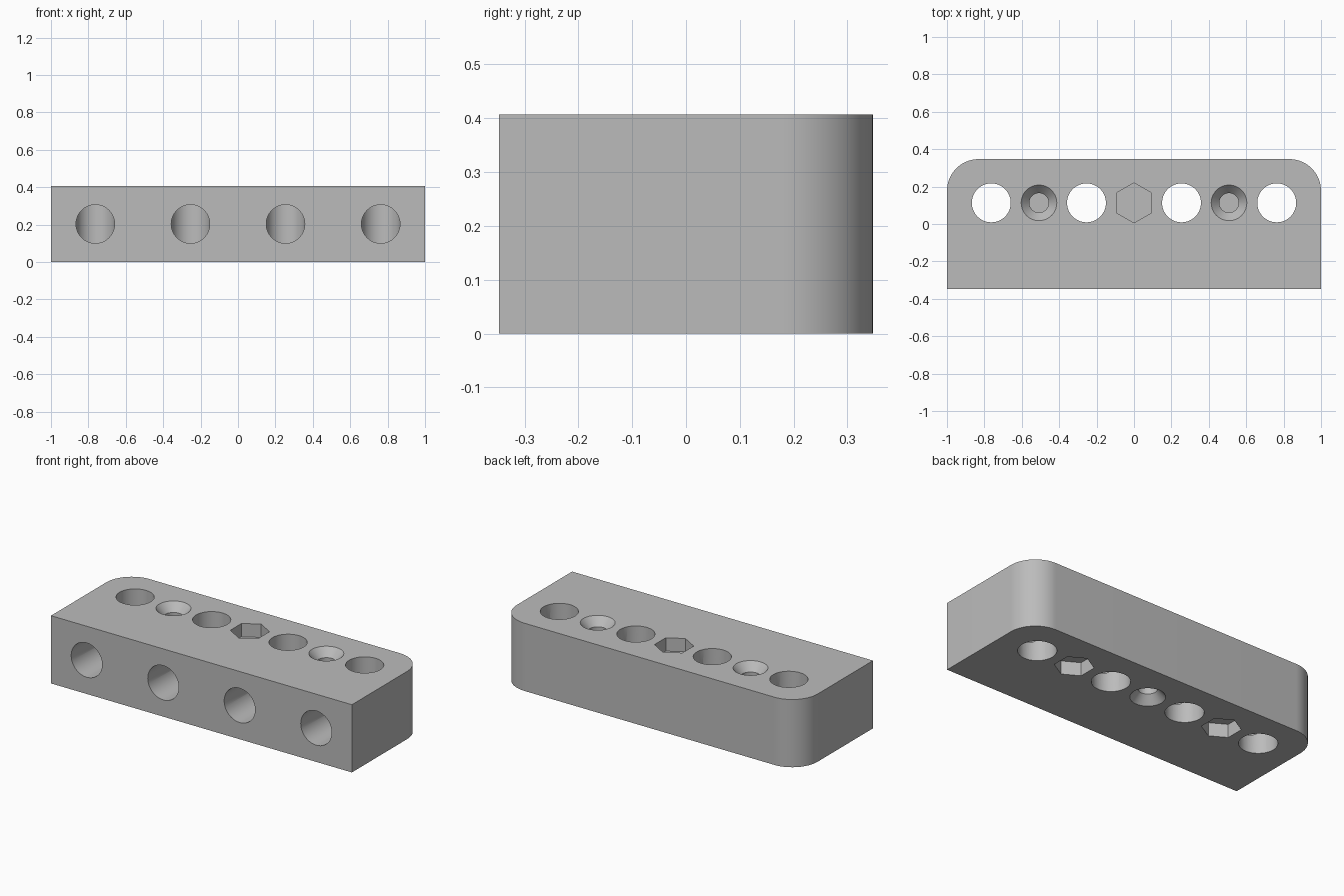
import bpy
import bmesh
from math import radians
from mathutils import Matrix, Vector

cube = bpy.data.objects.get("Cube")
if cube:
    bpy.data.objects.remove(cube, do_unlink=True)

WIDTH, DEPTH, HEIGHT = 2.0, 0.694, 0.407
CORNER = 0.17
ROW_Y = 0.113          # line of vertical holes
OVER = 0.05            # how far cutters stick out of the block

grey = bpy.data.materials.new("plain_grey")
grey.use_nodes = True
colour = (0.5, 0.5, 0.5, 1)
grey.diffuse_color = colour
grey.node_tree.nodes["Principled BSDF"].inputs["Base Color"].default_value = colour


def to_object(name, bm):
    bmesh.ops.recalc_face_normals(bm, faces=bm.faces)
    mesh = bpy.data.meshes.new(name)
    bm.to_mesh(mesh)
    bm.free()
    mesh.materials.append(grey)
    obj = bpy.data.objects.new(name, mesh)
    bpy.context.collection.objects.link(obj)
    return obj


# Block with the two rear upright edges rounded
bm = bmesh.new()
bmesh.ops.create_cube(bm, size=1)
bmesh.ops.scale(bm, vec=(WIDTH, DEPTH, HEIGHT), verts=bm.verts)
bmesh.ops.translate(bm, vec=(0, 0, HEIGHT / 2), verts=bm.verts)
rear = [e for e in bm.edges if all(v.co.y > 0 for v in e.verts)
        and abs(e.verts[0].co.x - e.verts[1].co.x) < 0.01]
bmesh.ops.bevel(bm, geom=rear, offset=CORNER, segments=20, profile=0.5,
                affect='EDGES')
block = to_object("drilled_block", bm)


def cut(start, end, r1, r2=None, sides=64, turn=0):
    """Remove a cylinder, cone or prism running from start to end."""
    start, end = Vector(start), Vector(end)
    axis = end - start
    bm = bmesh.new()
    bmesh.ops.create_cone(
        bm, cap_ends=True, segments=sides, radius1=r1,
        radius2=r1 if r2 is None else r2, depth=axis.length,
        matrix=Matrix.Translation((start + end) / 2)
        @ axis.to_track_quat('Z', 'Y').to_matrix().to_4x4()
        @ Matrix.Rotation(radians(turn), 4, 'Z'))
    cutter = to_object("hole_cutter", bm)
    cutter.hide_render = True
    mod = block.modifiers.new("hole", 'BOOLEAN')
    mod.operation = 'DIFFERENCE'
    mod.solver = 'EXACT'
    mod.object = cutter
    bpy.context.view_layer.objects.active = block
    bpy.ops.object.modifier_apply(modifier=mod.name)
    bpy.data.objects.remove(cutter, do_unlink=True)


# Wide upright holes, each met by a hole from the front
for x in (-0.763, -0.254, 0.254, 0.763):
    cut((x, ROW_Y, -OVER), (x, ROW_Y, HEIGHT + OVER), 0.104)
    cut((x, -DEPTH / 2 - OVER, HEIGHT / 2), (x, ROW_Y, HEIGHT / 2), 0.103)


# Screw holes: countersink at one end, hexagonal nut pocket at the other
def screw_hole(x, head_up):
    head, nut, up = (HEIGHT, 0, 1) if head_up else (0, HEIGHT, -1)
    cut((x, ROW_Y, -OVER), (x, ROW_Y, HEIGHT + OVER), 0.052)
    cut((x, ROW_Y, head - up * 0.05), (x, ROW_Y, head + up * 0.01),
        0.051, 0.104)
    cut((x, ROW_Y, nut - up * OVER), (x, ROW_Y, nut + up * 0.08),
        0.107, sides=6)


for x, head_up in ((-0.508, True), (0, False), (0.508, True)):
    screw_hole(x, head_up)

bpy.ops.object.select_all(action='DESELECT')
block.select_set(True)
bpy.context.view_layer.objects.active = block
bpy.ops.object.shade_smooth_by_angle(angle=radians(30))
